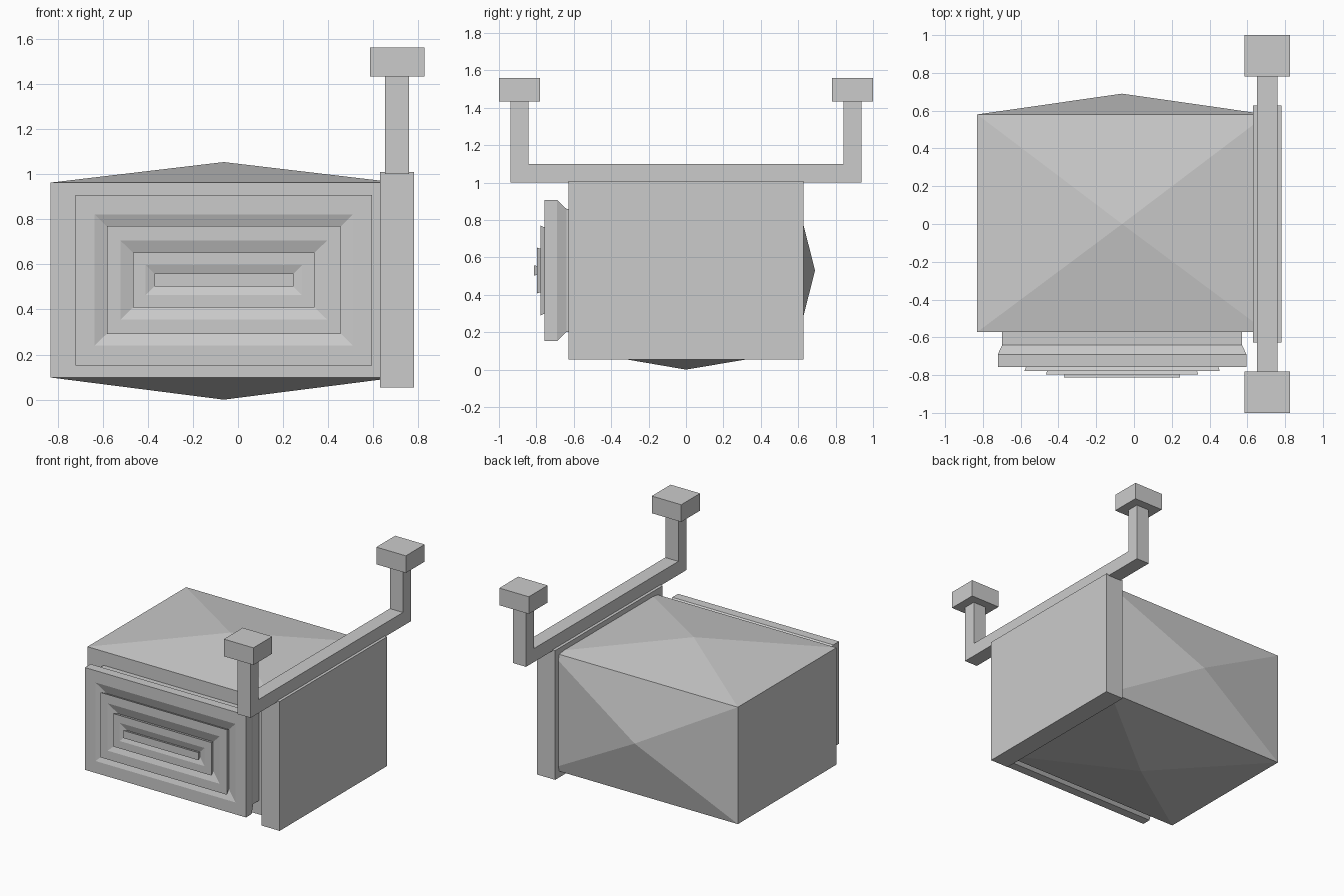
import bpy, bmesh

if "Cube" in bpy.data.objects:
    bpy.data.objects.remove(bpy.data.objects["Cube"])


def make_object(name, bm):
    bmesh.ops.recalc_face_normals(bm, faces=bm.faces)
    mesh = bpy.data.meshes.new(name)
    bm.to_mesh(mesh)
    bm.free()
    obj = bpy.data.objects.new(name, mesh)
    bpy.context.collection.objects.link(obj)
    return obj


def box_bm(lo, hi):
    bm = bmesh.new()
    bmesh.ops.create_cube(bm, size=1)
    for v in bm.verts:
        v.co = [lo[i] if v.co[i] < 0 else hi[i] for i in range(3)]
    return bm


CX, CZ = -0.063, 0.53

# Main body: box with shallow pyramids on the top, bottom and back
bm = box_bm((-0.83, -0.572, 0.098), (0.704, 0.58, 0.962))
bm.normal_update()
apexes = {(0, 0, 1): (CX, 0, 1.053), (0, 0, -1): (CX, 0, 0.0), (0, 1, 0): (CX, 0.69, CZ)}
for face in list(bm.faces):
    key = tuple(round(c) for c in face.normal)
    if key in apexes:
        bmesh.ops.poke(bm, faces=[face])["verts"][0].co = apexes[key]
make_object("body", bm)

# Side panel
make_object("side_panel", box_bm((0.63, -0.628, 0.053), (0.78, 0.628, 1.008)))

# Front door: concentric rectangles (half width, half height, y) bridged together
rings = [
    (0.635, 0.33, -0.56), (0.635, 0.33, -0.64),
    (0.658, 0.378, -0.69), (0.658, 0.378, -0.757),
    (0.572, 0.29, -0.757), (0.500, 0.22, -0.732), (0.517, 0.24, -0.778),
    (0.458, 0.175, -0.778), (0.388, 0.108, -0.754), (0.403, 0.122, -0.796),
    (0.347, 0.067, -0.796), (0.298, 0.018, -0.780), (0.308, 0.028, -0.812),
]
bm = bmesh.new()
loops = [[bm.verts.new((CX + sx * w, y, CZ + sz * h))
          for sx, sz in ((-1, -1), (1, -1), (1, 1), (-1, 1))] for w, h, y in rings]
for a, b in zip(loops, loops[1:]):
    for i in range(4):
        j = (i + 1) % 4
        bm.faces.new((a[i], a[j], b[j], b[i]))
bm.faces.new(loops[0])
bm.faces.new(loops[-1])
make_object("front_door", bm)

# U-shaped rail extruded from its side profile
half = [(0.937, 1.0), (0.937, 1.435), (0.842, 1.435), (0.842, 1.1)]
profile = half + [(-y, z) for y, z in reversed(half)]
bm = bmesh.new()
face = bm.faces.new([bm.verts.new((0.652, y, z)) for y, z in profile])
new = bmesh.ops.extrude_face_region(bm, geom=[face])["geom"]
bmesh.ops.translate(bm, vec=(0.107, 0, 0),
                    verts=[v for v in new if isinstance(v, bmesh.types.BMVert)])
make_object("rail", bm)

# Block caps on the rail ends
for side, y in (("front", -0.89), ("back", 0.89)):
    make_object(side + "_cap", box_bm((0.585, y - 0.11, 1.433), (0.826, y + 0.11, 1.56)))

# A faceted model: every part stays flat shaded
